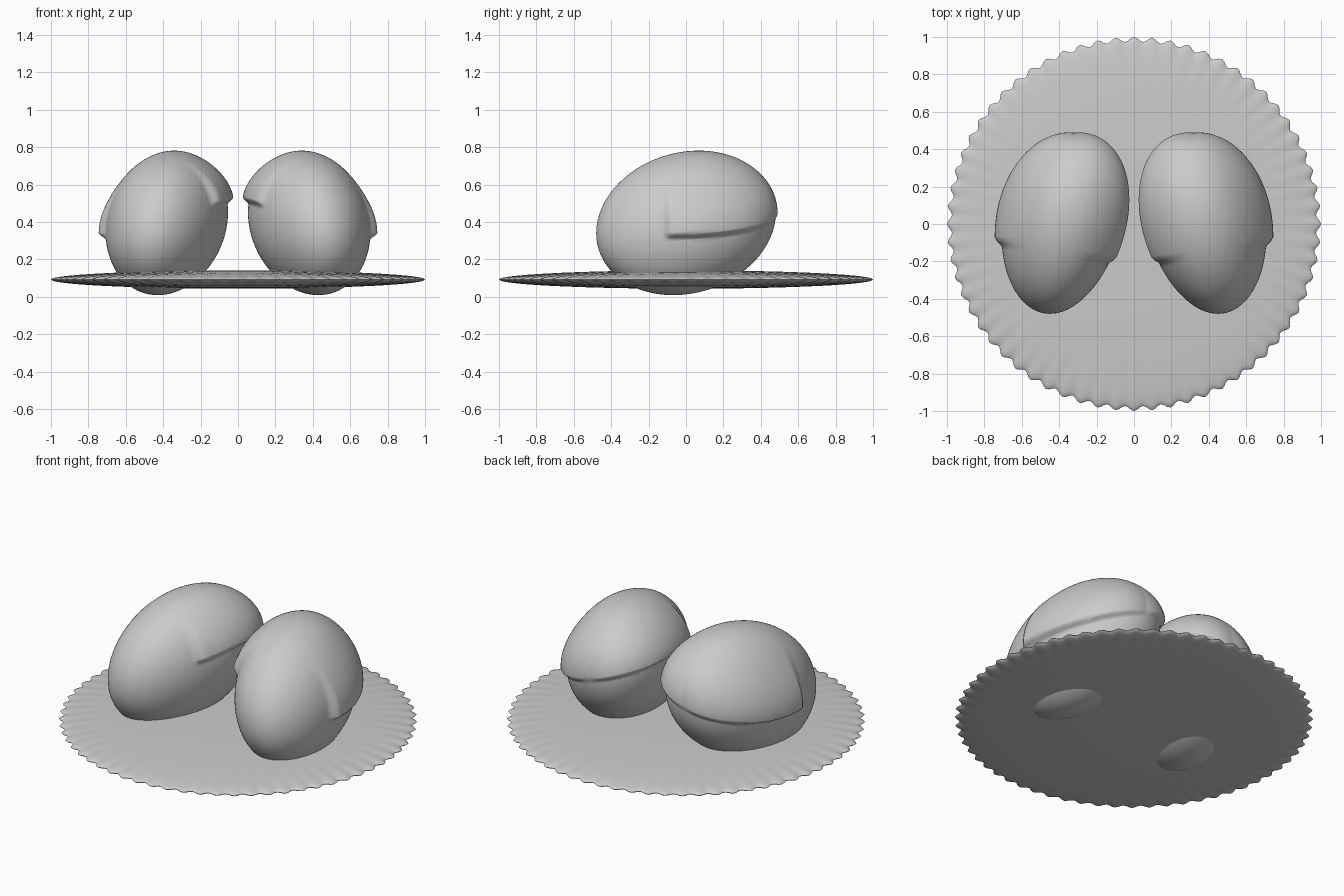
import bpy, bmesh
from math import sin, cos, pi
from mathutils import Vector

if "Cube" in bpy.data.objects:
    bpy.data.objects.remove(bpy.data.objects["Cube"], do_unlink=True)

grey = bpy.data.materials.new("plain_grey")
grey.use_nodes = True
grey.diffuse_color = (0.6, 0.6, 0.6, 1)
grey.node_tree.nodes["Principled BSDF"].inputs["Base Color"].default_value = (0.6, 0.6, 0.6, 1)


def finish(name, bm):
    bmesh.ops.recalc_face_normals(bm, faces=bm.faces)
    mesh = bpy.data.meshes.new(name)
    bm.to_mesh(mesh)
    bm.free()
    obj = bpy.data.objects.new(name, mesh)
    bpy.context.collection.objects.link(obj)
    mesh.materials.append(grey)
    bpy.ops.object.select_all(action="DESELECT")
    obj.select_set(True)
    bpy.context.view_layer.objects.active = obj
    bpy.ops.object.shade_smooth_by_angle(angle=pi / 4)
    return obj


def ramp(value, width):
    t = min(max(value / width, 0), 1)
    return t * t * (3 - 2 * t)


# Thin lens-shaped plate with a fluted rim
FLUTES, RINGS = 64, 28
bm = bmesh.new()
bmesh.ops.create_uvsphere(bm, u_segments=FLUTES * 6, v_segments=RINGS, radius=1)
for v in bm.verts:
    x, y, z = v.co
    r = (x * x + y * y) ** 0.5
    angle = Vector((x, y)).angle_signed(Vector((1, 0))) if r > 0.001 else 0
    scale = 0.987 + 0.013 * cos(FLUTES * angle) * r ** 3
    v.co = (x * scale, y * scale, 0.092 + 0.049 * z)
finish("plate", bm)


# Leaning egg whose shell cap overhangs on both sides
CENTRE = Vector((0.385, 0, 0.395))
EDGE_NORMAL = Vector((0.29, 0, 1)).normalized()
EDGE_POINT = Vector((0.4, 0, 0.43))
FRONT_NORMAL = Vector((-0.17, 1, 0)).normalized()
FRONT_POINT = Vector((0.4, -0.12, 0.4))
LIP, FRONT_LIP = 0.035, 0.06


def egg(name, side):
    bm = bmesh.new()
    bmesh.ops.create_uvsphere(bm, u_segments=96, v_segments=64, radius=1)
    for v in bm.verts:
        px, py, pz = v.co.x, v.co.z, -v.co.y
        taper = 1 + 0.07 * py
        v.co = CENTRE + Vector((0.32 * px * taper - 0.065 * py, 0.48 * py,
                                0.38 * pz + 0.055 * py - 0.043 * px))
    # Cut clean edges where the cap begins
    for point, normal, width in ((EDGE_POINT, EDGE_NORMAL, LIP),
                                 (FRONT_POINT, FRONT_NORMAL, FRONT_LIP)):
        for step in (0, 0.33, 0.67, 1):
            bmesh.ops.bisect_plane(bm, geom=bm.verts[:] + bm.edges[:] + bm.faces[:],
                                   plane_co=point - normal * width * (1 - step), plane_no=normal)
    bm.normal_update()
    moves = []
    for v in bm.verts:
        above = (v.co - EDGE_POINT).dot(EDGE_NORMAL)
        behind = (v.co - FRONT_POINT).dot(FRONT_NORMAL)
        fade = 1 - ramp(above, 0.3)
        amount = 0.037 * ramp(above + LIP, LIP) * ramp(behind + FRONT_LIP, FRONT_LIP) * fade
        moves.append(v.normal * amount * (0.2 + 0.8 * abs(v.normal.x)))
    for v, move in zip(bm.verts, moves):
        v.co += move
        v.co.x *= side
    finish(name, bm)


egg("left_egg", 1)
egg("right_egg", -1)
